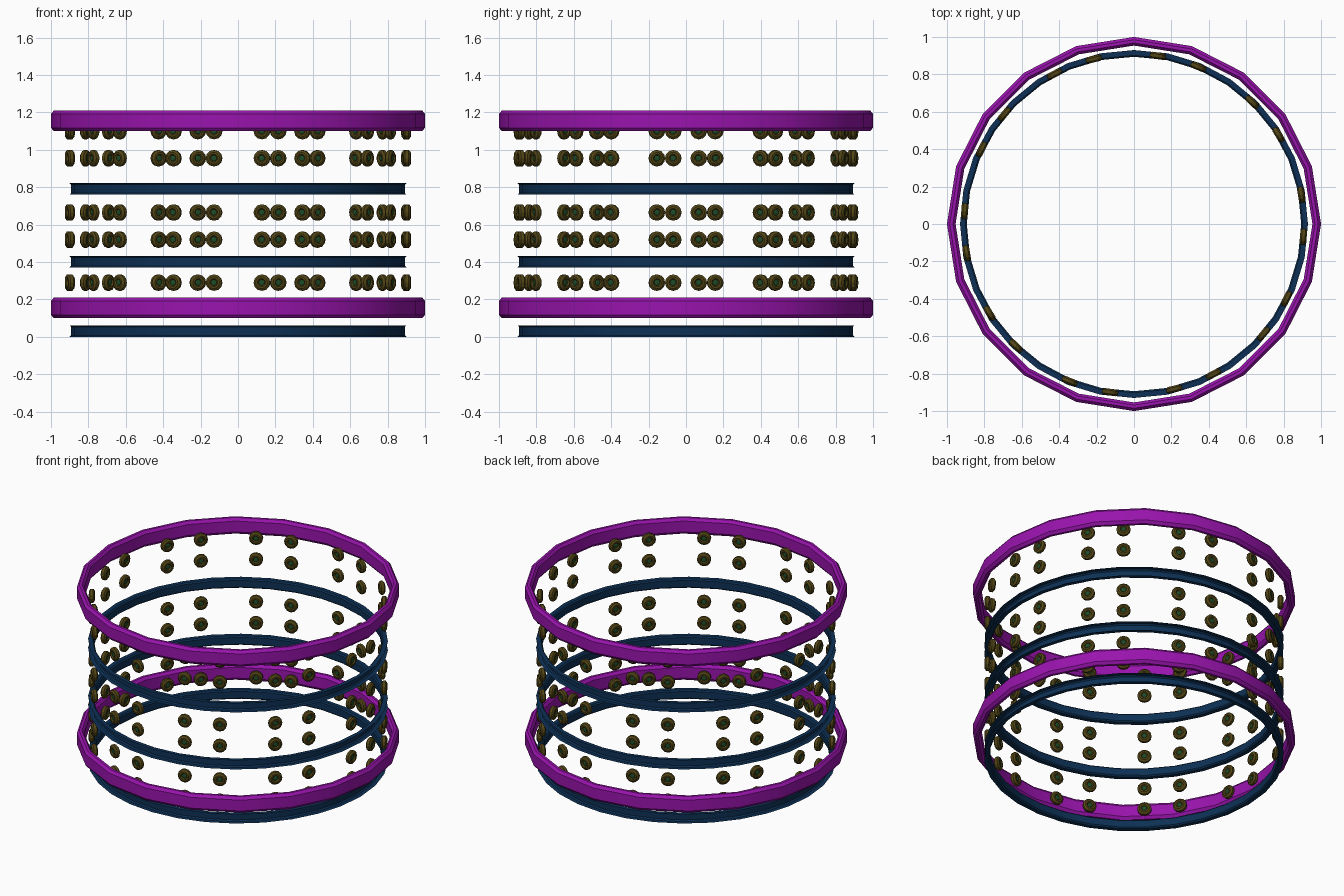
import bpy, bmesh, math
from mathutils import Matrix

if "Cube" in bpy.data.objects:
    bpy.data.objects.remove(bpy.data.objects["Cube"])


def material(name, rgb):
    m = bpy.data.materials.new(name)
    m.diffuse_color = (*rgb, 1)
    m.use_nodes = True
    m.node_tree.nodes["Principled BSDF"].inputs["Base Color"].default_value = m.diffuse_color
    return m


PURPLE = material("purple", (0.32, 0.007, 0.42))
BLUE = material("navy_blue", (0.004, 0.03, 0.09))
OLIVE = material("olive_bronze", (0.085, 0.06, 0.008))
GREEN = material("dark_green", (0.012, 0.07, 0.02))


def lathe(bm, profile, sides, closed, matrix=Matrix(), mats=None):
    """Spin (radius, height) points around Z; a zero radius becomes a pole."""
    rings = []
    for r, z in profile:
        n = 1 if r == 0 else sides
        rings.append([bm.verts.new(matrix @ Matrix.Rotation(math.tau * i / sides, 4, 'Z')
                                   @ Matrix.Translation((r, 0, z)).translation)
                      for i in range(n)])
    count = len(rings) if closed else len(rings) - 1
    for k in range(count):
        a, b = rings[k], rings[(k + 1) % len(rings)]
        for i in range(sides):
            j = (i + 1) % sides
            corners = [a[i % len(a)], a[j % len(a)], b[j % len(b)], b[i % len(b)]]
            f = bm.faces.new(list(dict.fromkeys(corners)))
            f.material_index = mats[k] if mats else 0


def finish(name, bm, mats, angle=30):
    bmesh.ops.recalc_face_normals(bm, faces=bm.faces)
    me = bpy.data.meshes.new(name)
    bm.to_mesh(me)
    bm.free()
    for m in mats:
        me.materials.append(m)
    ob = bpy.data.objects.new(name, me)
    bpy.context.collection.objects.link(ob)
    bpy.ops.object.select_all(action='DESELECT')
    ob.select_set(True)
    bpy.context.view_layer.objects.active = ob
    bpy.ops.object.shade_smooth_by_angle(angle=math.radians(angle))


# Outer purple hoops: 20 sides, chamfered section
for name, z in (("lower_outer_hoop", 0.10), ("upper_outer_hoop", 1.10)):
    bm = bmesh.new()
    section = [(1.0, 0.018), (1.0, 0.092), (0.985, 0.11), (0.968, 0.11),
               (0.954, 0.092), (0.954, 0.018), (0.968, 0), (0.985, 0)]
    lathe(bm, [(r, z + h) for r, h in section], 20, True)
    finish(name, bm, [PURPLE])

# Inner blue hoops: channels that are open towards the outside
for name, z in (("bottom_channel", 0), ("middle_channel", 0.37), ("top_channel", 0.76)):
    bm = bmesh.new()
    section = [(0.93, 0), (0.902, 0), (0.894, 0.008),
               (0.894, 0.054), (0.902, 0.062), (0.93, 0.062)]
    lathe(bm, [(r, z + h) for r, h in section], 32, False)
    finish(name, bm, [BLUE])

# Studs: stepped discs with a green centre on both faces
half = [(0, 0.015), (0.012, 0.013), (0.016, 0.010), (0.022, 0.018), (0.032, 0.018), (0.044, 0.009)]
stud = half + [(r, -h) for r, h in reversed(half)]
stud_mats = [1, 1, 0, 0, 0, 0, 0, 0, 0, 1, 1]

# Ten pairs of studs in each of the six rows
for row, z in enumerate((0.145, 0.29, 0.52, 0.665, 0.955, 1.10)):
    bm = bmesh.new()
    for pair in range(10):
        for side in (-7.1, 7.1):
            angle = math.radians(90 - 15.2 + 36 * pair + side)
            place = (Matrix.Rotation(angle, 4, 'Z') @ Matrix.Translation((0.908, 0, z))
                     @ Matrix.Rotation(math.pi / 2, 4, 'Y'))
            lathe(bm, stud, 12, False, place, stud_mats)
    finish(f"stud_row_{row + 1}", bm, [OLIVE, GREEN], 25)
